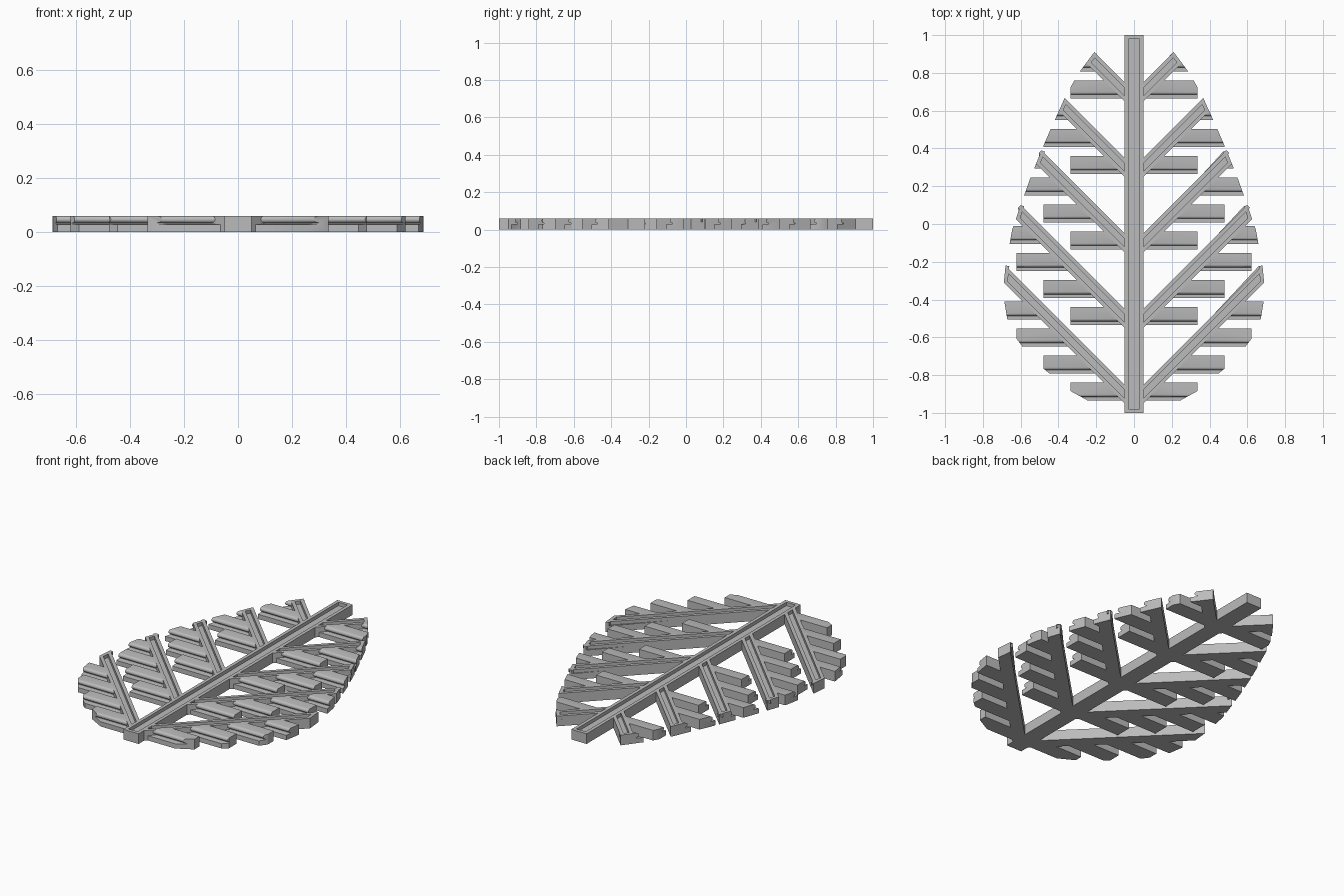
import bpy, bmesh, math
from mathutils import Vector

cube = bpy.data.objects.get("Cube")
if cube:
    bpy.data.objects.remove(cube, do_unlink=True)

HEIGHT = 0.06
RIM = 0.02
GROOVE = 0.02

grey = bpy.data.materials.new("plain_grey")
grey.use_nodes = True
grey.diffuse_color = (0.5, 0.5, 0.5, 1)
grey.node_tree.nodes["Principled BSDF"].inputs["Base Color"].default_value = (0.5, 0.5, 0.5, 1)

# Right half of the leaf outline, top to bottom (convex)
OUTLINE = [(.10, 1.03), (.21, .91), (.30, .79), (.37, .66), (.44, .505), (.49, .39),
           (.55, .24), (.60, .10), (.645, -.03), (.68, -.22), (.69, -.32), (.685, -.42),
           (.67, -.51), (.62, -.61), (.59, -.65), (.48, -.765), (.335, -.885),
           (.235, -.94), (.05, -1.02)]


def clip(bm, fill):
    """Trim a mesh to the leaf outline, one outline edge at a time."""
    for (xa, ya), (xb, yb) in zip(OUTLINE, OUTLINE[1:]):
        normal = Vector((ya - yb, xb - xa, 0))
        cut = bmesh.ops.bisect_plane(bm, geom=bm.verts[:] + bm.edges[:] + bm.faces[:],
                                     plane_co=(xa, ya, 0), plane_no=normal, clear_outer=True)
        edges = [e for e in cut["geom_cut"] if isinstance(e, bmesh.types.BMEdge)]
        if fill and edges:
            bmesh.ops.holes_fill(bm, edges=edges, sides=0)


def finish(name, bm, mirror=False, smooth=False):
    bmesh.ops.recalc_face_normals(bm, faces=bm.faces[:])
    mesh = bpy.data.meshes.new(name)
    bm.to_mesh(mesh)
    bm.free()
    mesh.materials.append(grey)
    obj = bpy.data.objects.new(name, mesh)
    bpy.context.collection.objects.link(obj)
    if smooth:
        bpy.ops.object.select_all(action='DESELECT')
        obj.select_set(True)
        bpy.context.view_layer.objects.active = obj
        bpy.ops.object.shade_smooth_by_angle(angle=math.radians(35))
    if mirror:
        mod = obj.modifiers.new("mirror", 'MIRROR')
        mod.use_mirror_merge = False


def grooved_bar(name, corners, trimmed):
    """Flat bar with a shallow channel sunk into its top."""
    bm = bmesh.new()
    bm.faces.new([bm.verts.new((x, y, 0)) for x, y in corners])
    if trimmed:
        clip(bm, fill=False)
    bmesh.ops.dissolve_limit(bm, angle_limit=0.01, verts=bm.verts[:], edges=bm.edges[:])
    up = bmesh.ops.extrude_face_region(bm, geom=bm.faces[:], use_keep_orig=True)["geom"]
    for v in up:
        if isinstance(v, bmesh.types.BMVert):
            v.co.z = HEIGHT
    bmesh.ops.recalc_face_normals(bm, faces=bm.faces[:])
    top = [f for f in bm.faces if f.calc_center_median().z > HEIGHT - 0.001]
    bmesh.ops.inset_region(bm, faces=top, thickness=RIM, use_even_offset=True)
    floor = bmesh.ops.extrude_face_region(bm, geom=top)["geom"]
    bmesh.ops.delete(bm, geom=top, context='FACES')
    for v in floor:
        if isinstance(v, bmesh.types.BMVert):
            v.co.z -= GROOVE
    finish(name, bm, mirror=trimmed)


def slat_profile():
    """Side section: low front ledge, rounded overhanging lip, flat top."""
    pts = [(0, 0), (0, .028), (.033, .03)]
    for i in range(9):
        a = math.radians(270 - 180 * i / 8)
        pts.append((.033 + .013 * math.cos(a), .047 + .013 * math.sin(a)))
    return pts + [(.095, HEIGHT), (.095, 0)]


def slat(name, base, step):
    bm = bmesh.new()
    front = base + .015 + step
    end_x = .335 + step
    inner, outer = [], []
    for d, z in slat_profile():
        y = front + d
        inner.append(bm.verts.new((y - base + .032, y, z)))   # follows the branch
        outer.append(bm.verts.new((end_x, y, z)))
    bm.faces.new(inner)
    bm.faces.new(outer[::-1])
    n = len(inner)
    for i in range(n):
        j = (i + 1) % n
        bm.faces.new((inner[i], outer[i], outer[j], inner[j]))
    bmesh.ops.recalc_face_normals(bm, faces=bm.faces[:])
    clip(bm, fill=True)
    finish(name, bm, mirror=True, smooth=True)


# Central stem
grooved_bar("stem", [(-.05, -1), (.05, -1), (.05, 1), (-.05, 1)], trimmed=False)

# Diagonal branch pairs, each with slats along its lower edge
for b, count in enumerate((4, 4, 4, 3, 2)):
    base = -.95 + .4 * b
    lower, upper = base - .05, base + .05
    grooved_bar(f"branch_pair_{b + 1}",
                [(.03, lower + .03), (.9, lower + .9), (.9, upper + .9), (.03, upper + .03)],
                trimmed=True)
    for k in range(count):
        slat(f"slat_pair_{b + 1}_{k + 1}", base, .143 * k)
